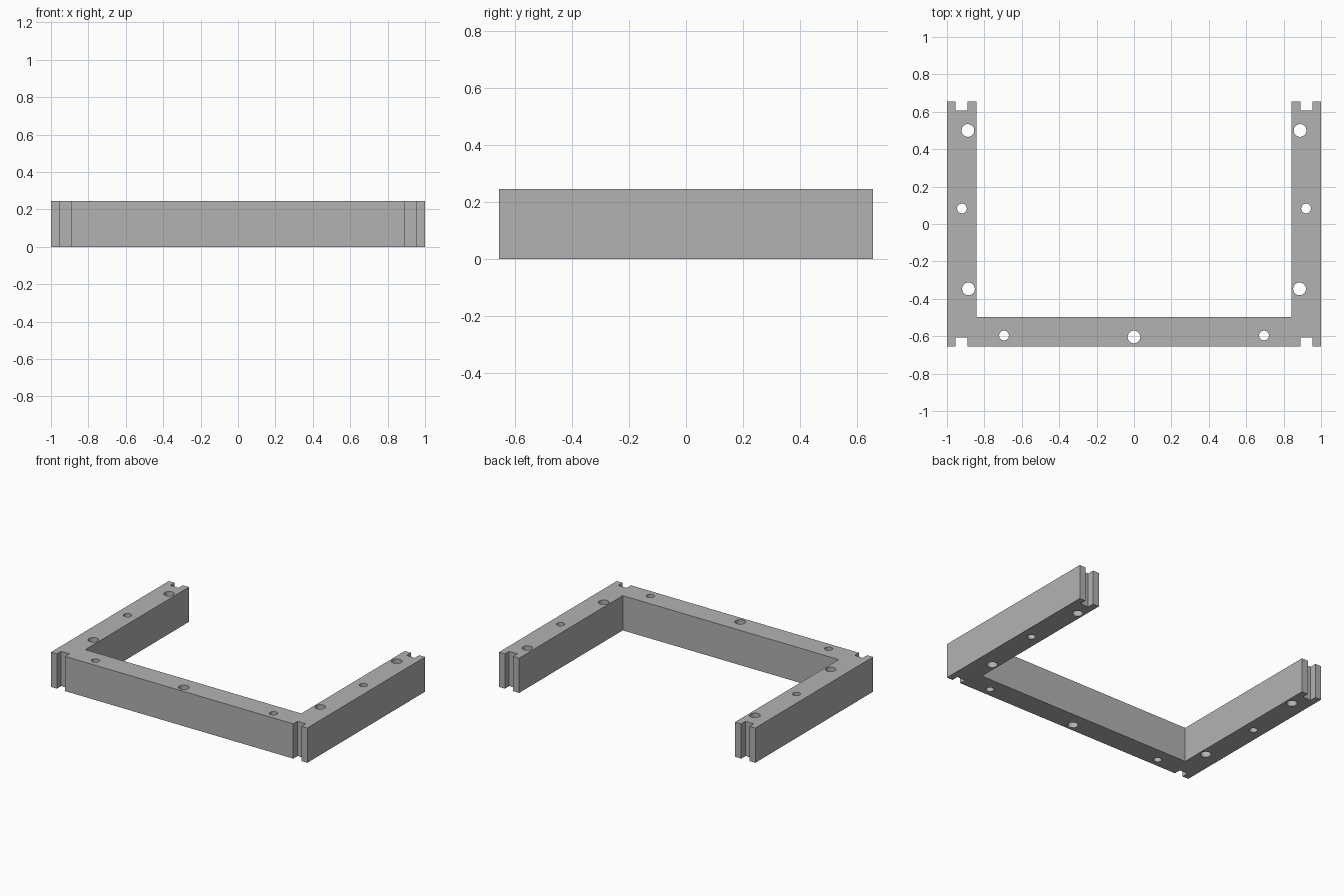
import bpy, bmesh, math

cube = bpy.data.objects.get("Cube")
if cube:
    bpy.data.objects.remove(cube, do_unlink=True)

HEIGHT = 0.245
HALF_Y = 0.656
INNER_X, INNER_Y = 0.842, -0.498
SLOT_IN, SLOT_OUT, SLOT_DEPTH = 0.89, 0.954, 0.048

grey = bpy.data.materials.new("plain grey")
grey.use_nodes = True
colour = (0.448, 0.448, 0.448, 1)
grey.diffuse_color = colour
grey.node_tree.nodes["Principled BSDF"].inputs["Base Color"].default_value = colour


def make_object(name, bm):
    bmesh.ops.recalc_face_normals(bm, faces=bm.faces)
    mesh = bpy.data.meshes.new(name)
    bm.to_mesh(mesh)
    bm.free()
    mesh.materials.append(grey)
    obj = bpy.data.objects.new(name, mesh)
    bpy.context.collection.objects.link(obj)
    return obj


# U-shaped frame: right half outline with slots at each arm end, then mirrored
half = [(0, -HALF_Y), (SLOT_IN, -HALF_Y), (SLOT_IN, SLOT_DEPTH - HALF_Y),
        (SLOT_OUT, SLOT_DEPTH - HALF_Y), (SLOT_OUT, -HALF_Y), (1, -HALF_Y),
        (1, HALF_Y), (SLOT_OUT, HALF_Y), (SLOT_OUT, HALF_Y - SLOT_DEPTH),
        (SLOT_IN, HALF_Y - SLOT_DEPTH), (SLOT_IN, HALF_Y), (INNER_X, HALF_Y),
        (INNER_X, INNER_Y), (0, INNER_Y)]
outline = half[1:-1] + [(-x, y) for x, y in reversed(half[1:-1])]
bm = bmesh.new()
base = bm.faces.new([bm.verts.new((x, y, 0)) for x, y in outline])
top = bmesh.ops.extrude_face_region(bm, geom=[base])["geom"]
bmesh.ops.translate(bm, vec=(0, 0, HEIGHT),
                    verts=[v for v in top if isinstance(v, bmesh.types.BMVert)])
frame = make_object("frame", bm)

# Vertical through holes: large and small
LARGE, SMALL = 0.034, 0.026
side_holes = [(0.888, 0.5, LARGE), (0.92, 0.083, SMALL),
              (0.885, -0.347, LARGE), (0.695, -0.596, SMALL)]
holes = [(s * x, y, r) for x, y, r in side_holes for s in (1, -1)]
holes.append((0, -0.604, LARGE))
bm = bmesh.new()
for x, y, r in holes:
    ring = bmesh.ops.create_cone(bm, cap_ends=True, segments=32, radius1=r,
                                 radius2=r, depth=HEIGHT * 2)["verts"]
    bmesh.ops.translate(bm, vec=(x, y, HEIGHT / 2), verts=ring)
cutter = make_object("hole_cutter", bm)
cutter.hide_render = True

# Cut the holes and drop the cutter
cut = frame.modifiers.new("holes", "BOOLEAN")
cut.operation = "DIFFERENCE"
cut.solver = "EXACT"
cut.object = cutter
bpy.ops.object.select_all(action="DESELECT")
frame.select_set(True)
bpy.context.view_layer.objects.active = frame
bpy.ops.object.modifier_apply(modifier=cut.name)
bpy.data.objects.remove(cutter, do_unlink=True)
bpy.ops.object.shade_smooth_by_angle(angle=math.radians(30))
